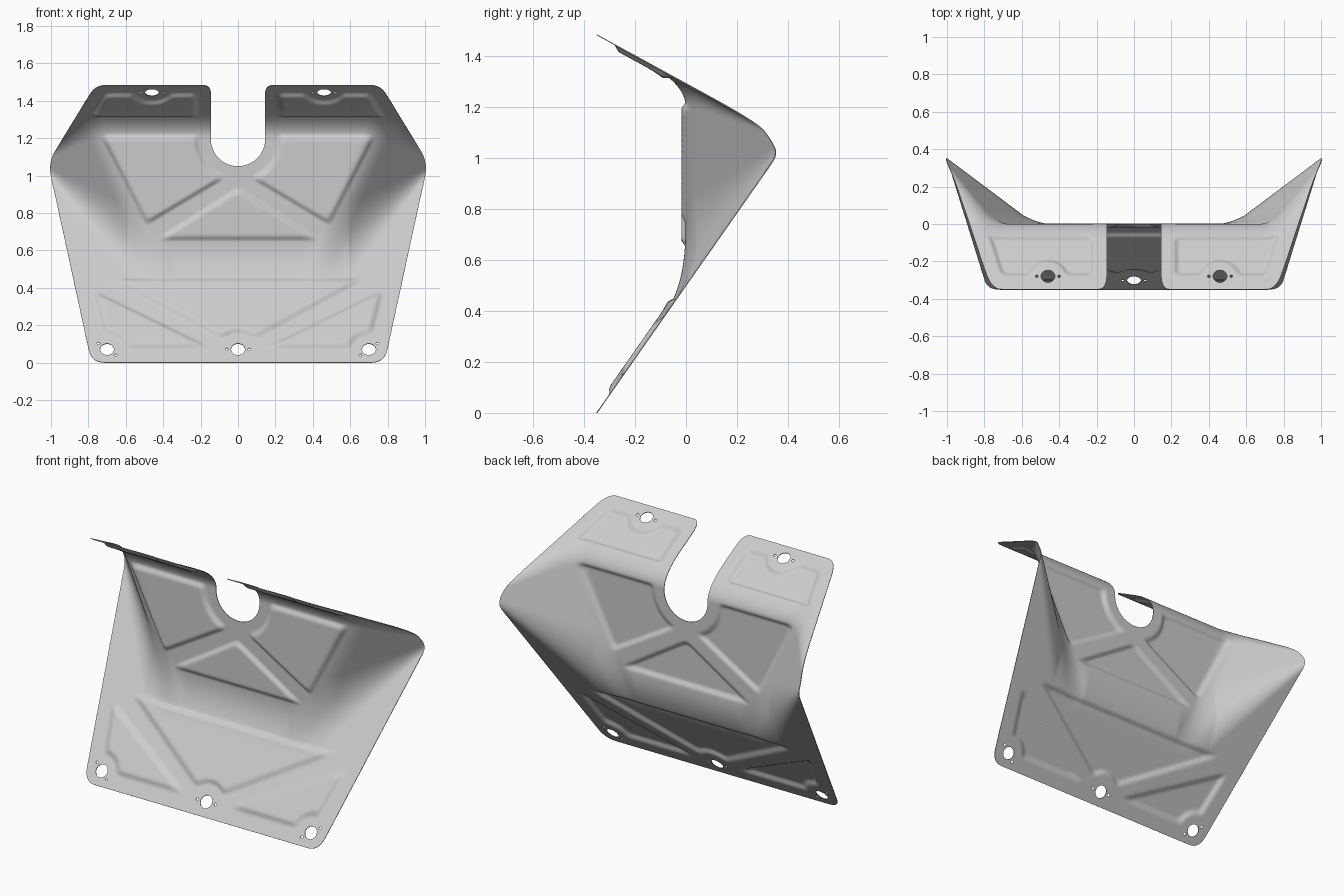
import bpy, bmesh, math
from mathutils import Vector, kdtree
from mathutils.geometry import delaunay_2d_cdt

cube = bpy.data.objects.get("Cube")
if cube:
    bpy.data.objects.remove(cube, do_unlink=True)

STEP = 0.01
RAISE, SLOPE = 0.016, 0.03      # height and flank width of the pressed panels
LOW, HIGH = 1.22, 2.08          # true length / height on the sloped sections


def smin(a, b, k):
    h = max(k - abs(a - b), 0) / k
    return min(a, b) - h * h * k / 4


def bent_sheet(x, z):
    """Depth of the folded sheet: flat middle, two slopes and a flared wing."""
    x = abs(x)
    wing = 1.02 * (x - 0.57 - 0.42 * (z - 0.82))
    middle = -smin(0, -wing, 0.07)
    lower = -0.35 + 0.7 * z
    upper = -0.35 + 1.83 * (1.483 - z)
    k_low = min(0.03 + 0.5 * max(1 - x, 0), 0.09 + 0.6 * max(x - 0.35, 0))
    k_up = min(0.16, 0.03 + 0.43 * max(1 - x, 0))
    return smin(smin(middle, lower, k_low), upper, k_up)


# Pressed panels: stretch, corner points, round cut-outs (x, z, radius)
PANELS = [
    (LOW, [(-0.7, 0.45), (0, 0.07), (0.7, 0.45)], [(0, 0.07, 0.1)]),
    (LOW, [(0.12, 0.07), (0.7, 0.07), (0.785, 0.395)], [(0.7, 0.07, 0.09)]),
    (1, [(-0.46, 0.65), (0.46, 0.65), (0, 0.94)], []),
    (1, [(0.02, 1.01), (0.49, 0.73), (0.74, 1.22), (0.17, 1.22)],
     [(0, 1.195, 0.21)]),
    (HIGH, [(0.21, 1.315), (0.79, 1.315), (0.715, 1.445), (0.21, 1.445)],
     [(0.46, 1.446, 0.085)]),
]


def panel_height(x, z):
    best = 0
    for s, pts, cuts in PANELS:
        p = Vector((x, z * s))
        poly = [Vector((a, b * s)) for a, b in pts]
        d = 1
        for a, b in zip(poly, poly[1:] + poly[:1]):
            e = (b - a).normalized()
            d = smin(d, e.x * (p.y - a.y) - e.y * (p.x - a.x), 0.03)
        for cx, cz, r in cuts:
            d = smin(d, (p - Vector((cx, cz * s))).length - r, 0.03)
        t = min(max(d / SLOPE, 0), 1)
        best = max(best, t * t * (3 - 2 * t))
    return best * RAISE


def surface_point(x, z):
    e = 0.002
    fx = (bent_sheet(x + e, z) - bent_sheet(x - e, z)) / (2 * e)
    fz = (bent_sheet(x, z + e) - bent_sheet(x, z - e)) / (2 * e)
    normal = Vector((fx, -1, fz)).normalized()
    return Vector((x, bent_sheet(x, z), z)) + normal * panel_height(x, z)


def rounded(prev, corner, nxt, size, n=8):
    """Rounded corner between two straight edges."""
    c = Vector(corner)
    a = c + (Vector(prev) - c).normalized() * size
    b = c + (Vector(nxt) - c).normalized() * size
    return [a * (1 - t) ** 2 + c * 2 * t * (1 - t) + b * t * t
            for t in (i / n for i in range(n + 1))]


def arc(cx, cz, rx, rz, start, end, n):
    return [Vector((cx + rx * math.cos(t), cz + rz * math.sin(t)))
            for t in (math.radians(start + (end - start) * i / n)
                      for i in range(n + 1))]


def densify(loop):
    out = []
    for a, b in zip(loop, loop[1:] + loop[:1]):
        n = max(1, round((b - a).length / STEP))
        out += [a.lerp(b, i / n) for i in range(n)]
    return out


# Outline of the +x half, with the top slot and half of the centre bolt hole
foot, tip = (0.783, 0), (1.016, 1.07)
shoulder, slot = (0.762, 1.483), (0.145, 1.483)
outline = [Vector((0, 0))]
outline += rounded((0, 0), foot, tip, 0.07)
outline += rounded(foot, tip, shoulder, 0.08)
outline += rounded(tip, shoulder, slot, 0.055)
outline += rounded(shoulder, slot, (0.145, 1.195), 0.045)
outline += arc(0, 1.195, 0.145, 0.145, 0, -90, 20)
outline += arc(0, 0.07, 0.037, 0.031, 90, -90, 16)

# Bolt and rivet holes of the +x half: x, z, radius, stretch
HOLES = [(0.7, 0.07, 0.037, LOW), (0.46, 1.445, 0.037, HIGH),
         (0.06, 0.07, 0.008, LOW)]
for side in (-1, 1):
    HOLES.append((0.7 + side * 0.046, 0.07 + side * 0.031, 0.008, LOW))
    HOLES.append((0.46 + side * 0.06, 1.445, 0.008, HIGH))


def inside(p):
    for cx, cz, r, s in HOLES:
        if math.hypot(p.x - cx, (p.y - cz) * s) < r * 0.999:
            return False
    hit = False
    for a, b in zip(outline, outline[1:] + outline[:1]):
        if (a.y > p.y) != (b.y > p.y):
            if p.x < a.x + (p.y - a.y) * (b.x - a.x) / (b.y - a.y):
                hit = not hit
    return hit


# Triangulate the flat blank, then fold it
loops = [densify(outline)]
for cx, cz, r, s in HOLES:
    loops.append(arc(cx, cz, r, r / s, 0, 360, 32 if r > 0.02 else 12)[:-1])
points, edges = [], []
for loop in loops:
    first, n = len(points), len(loop)
    points += loop
    edges += [(first + i, first + (i + 1) % n) for i in range(n)]
tree = kdtree.KDTree(len(points))
for i, p in enumerate(points):
    tree.insert((p.x, p.y, 0), i)
tree.balance()
z = STEP / 2
while z < 1.483:
    for i in range(102):
        p = Vector((i * STEP, z))
        if tree.find((p.x, p.y, 0))[2] > STEP * 0.45 and inside(p):
            points.append(p)
    z += STEP if z < 1.27 else STEP / 2

flat, _, faces, *_ = delaunay_2d_cdt(points, edges, [], 0, 1e-5)
bm = bmesh.new()
verts = [bm.verts.new(surface_point(p.x, p.y)) for p in flat]
for f in faces:
    if inside(sum((flat[i] for i in f), Vector((0, 0))) / len(f)):
        bm.faces.new([verts[i] for i in f])
bmesh.ops.delete(bm, geom=[v for v in bm.verts if not v.link_faces],
                 context='VERTS')
mesh = bpy.data.meshes.new("guard_plate")
bm.to_mesh(mesh)
bm.free()

# Plate object: mirrored and given a thin sheet thickness
plate = bpy.data.objects.new("guard_plate", mesh)
bpy.context.collection.objects.link(plate)
for o in bpy.context.selected_objects:
    o.select_set(False)
bpy.context.view_layer.objects.active = plate
plate.select_set(True)
mirror = plate.modifiers.new("mirror", 'MIRROR')
mirror.merge_threshold = 0.0005
sheet = plate.modifiers.new("sheet", 'SOLIDIFY')
sheet.thickness, sheet.offset = 0.004, 0
for name in ("mirror", "sheet"):
    bpy.ops.object.modifier_apply(modifier=name)
bpy.ops.object.shade_smooth_by_angle(angle=math.radians(40))

metal = bpy.data.materials.new("light_grey_metal")
metal.use_nodes = True
metal.diffuse_color = (0.6, 0.6, 0.6, 1)
metal.node_tree.nodes["Principled BSDF"].inputs["Base Color"].default_value = (0.6, 0.6, 0.6, 1)
plate.data.materials.append(metal)
